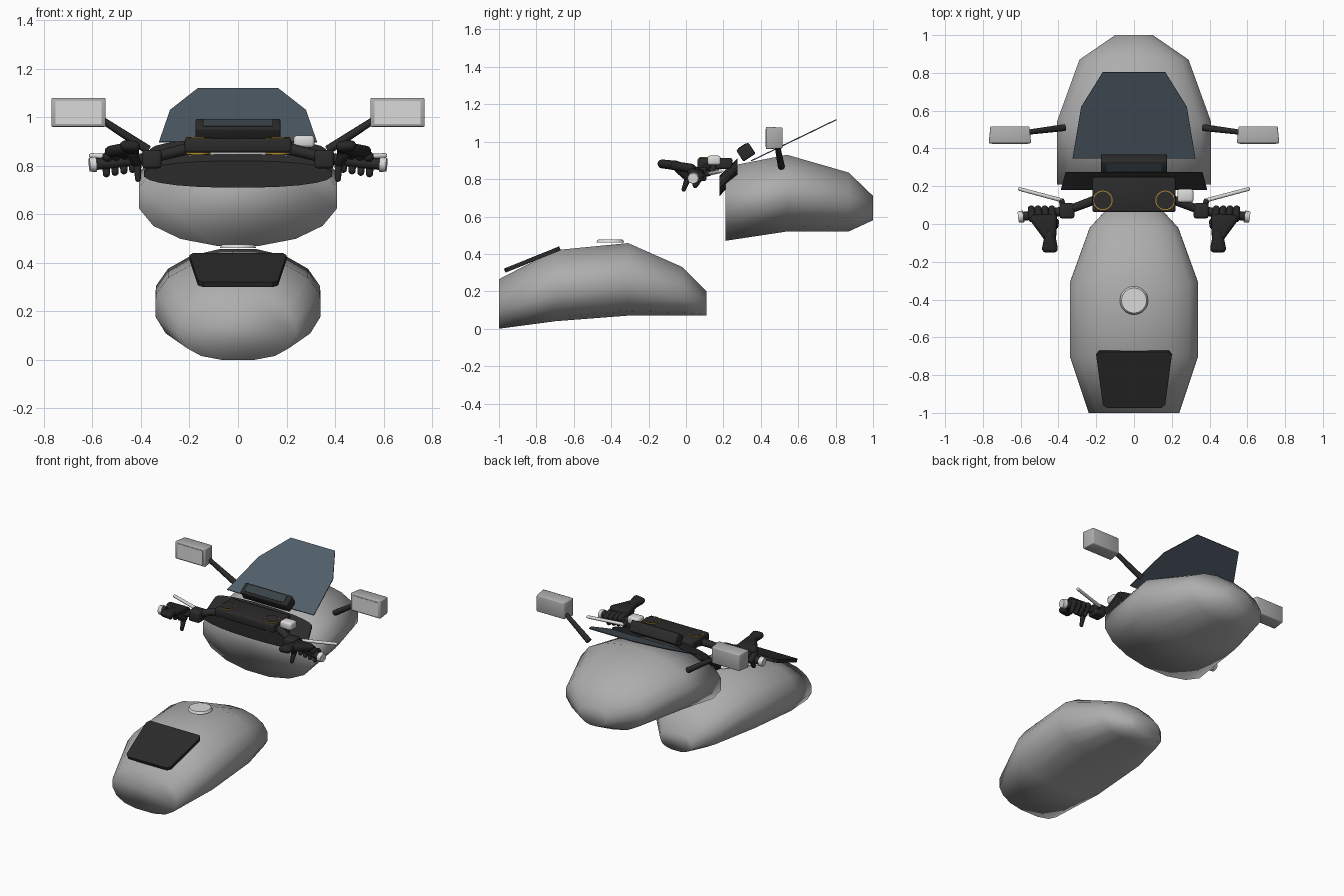
import bpy, bmesh, math
from mathutils import Vector, Matrix

if "Cube" in bpy.data.objects:
    bpy.data.objects.remove(bpy.data.objects["Cube"])


def material(name, r, g, b):
    m = bpy.data.materials.new(name)
    m.diffuse_color = (r, g, b, 1)
    m.use_nodes = True
    m.node_tree.nodes["Principled BSDF"].inputs["Base Color"].default_value = m.diffuse_color
    return m


GREY = material("body grey", 0.42, 0.42, 0.42)
LIGHT = material("light metal", 0.70, 0.70, 0.70)
BLACK = material("black plastic", 0.024, 0.024, 0.024)
GLOVE = material("glove black", 0.019, 0.019, 0.019)
TINT = material("tinted screen", 0.085, 0.115, 0.145)
DISPLAY = material("display blue grey", 0.04, 0.055, 0.065)
GOLD = material("gold", 0.45, 0.25, 0.03)


def finish(name, bm, mat, smooth=None):
    """Turn a bmesh into an object; smooth = sharp angle in degrees, None = flat."""
    bmesh.ops.recalc_face_normals(bm, faces=bm.faces)
    if smooth is not None:
        for f in bm.faces:
            f.smooth = True
        for e in bm.edges:
            if len(e.link_faces) == 2 and e.calc_face_angle(0) > math.radians(smooth):
                e.smooth = False
    me = bpy.data.meshes.new(name)
    bm.to_mesh(me)
    bm.free()
    me.materials.append(mat)
    ob = bpy.data.objects.new(name, me)
    bpy.context.collection.objects.link(ob)
    return ob


def loft(name, stations, mat, top_n, low_n, smooth, sides=16):
    """Closed shell through rounded sections: (y, half width, bottom z, top z)."""
    bm = bmesh.new()
    k = 1 / math.cos(math.pi / sides)
    rings = []
    for y, w, lo, hi in stations:
        ring = []
        for i in range(sides):
            a = (i + 0.5) * 2 * math.pi / sides
            c, s = math.cos(a), math.sin(a)
            n = top_n if s > 0 else low_n
            x = math.copysign(abs(c) ** (2 / n), c) * w * 1.015
            z = math.copysign(min(1, abs(s * k) ** (2 / n)), s) * (hi - lo) / 2
            ring.append(bm.verts.new((x, y, (lo + hi) / 2 + z)))
        rings.append(ring)
    for a, b in zip(rings, rings[1:]):
        for i in range(sides):
            j = (i + 1) % sides
            bm.faces.new((a[i], a[j], b[j], b[i]))
    bm.faces.new(rings[0])
    bm.faces.new(rings[-1])
    return finish(name, bm, mat, smooth)


def box(name, centre, size, mat, tilt=0, bevel=0.0):
    bm = bmesh.new()
    bmesh.ops.create_cube(bm, size=1)
    bmesh.ops.scale(bm, vec=size, verts=bm.verts)
    if bevel:
        bmesh.ops.bevel(bm, geom=bm.edges[:], offset=bevel, segments=2, profile=0.5, affect='EDGES')
    bmesh.ops.transform(bm, matrix=Matrix.Translation(centre) @ Matrix.Rotation(tilt, 4, 'X'), verts=bm.verts)
    return finish(name, bm, mat, 50)


def tube(name, a, b, r1, r2, mat, sides=16):
    a, b = Vector(a), Vector(b)
    d = b - a
    bm = bmesh.new()
    bmesh.ops.create_cone(bm, cap_ends=True, segments=sides, radius1=r1, radius2=r2, depth=d.length)
    rot = d.to_track_quat('Z', 'Y').to_matrix().to_4x4()
    bmesh.ops.transform(bm, matrix=Matrix.Translation((a + b) / 2) @ rot, verts=bm.verts)
    return finish(name, bm, mat, 50)


def hull(name, balls, mat):
    """Soft form wrapped around a few balls: (x, y, z, radius)."""
    bm = bmesh.new()
    for x, y, z, r in balls:
        bmesh.ops.create_icosphere(bm, subdivisions=2, radius=r, matrix=Matrix.Translation((x, y, z)))
    res = bmesh.ops.convex_hull(bm, input=bm.verts[:])
    junk = {g for g in res["geom_interior"] + res["geom_unused"] if isinstance(g, bmesh.types.BMVert)}
    bmesh.ops.delete(bm, geom=list(junk), context='VERTS')
    return finish(name, bm, mat, 70)


def plate(name, outline, thickness, mat, bevel=0.0):
    """Flat panel: half outline (x, y, z) mirrored across x, then thickened."""
    pts = outline + [(-x, y, z) for x, y, z in reversed(outline)]
    bm = bmesh.new()
    f = bm.faces.new([bm.verts.new(p) for p in pts])
    f.normal_update()
    n = f.normal * (1 if f.normal.z > 0 else -1)
    res = bmesh.ops.extrude_face_region(bm, geom=[f])
    moved = [g for g in res["geom"] if isinstance(g, bmesh.types.BMVert)]
    bmesh.ops.translate(bm, vec=n * thickness, verts=moved)
    return finish(name, bm, mat)


# Fuel tank, cap and rubber pad
loft("fuel_tank", [(-1.0, 0.24, 0.0, 0.265), (-0.70, 0.34, 0.04, 0.42), (-0.31, 0.34, 0.07, 0.458),
                   (-0.02, 0.235, 0.07, 0.33), (0.11, 0.115, 0.07, 0.20)], GREY, 2.05, 2.5, 180)
tube("fuel_cap", (0, -0.405, 0.462), (0, -0.405, 0.476), 0.075, 0.066, LIGHT, 32)
plate("tank_pad", [(0.145, -0.965, 0.30), (0.165, -0.95, 0.307), (0.20, -0.69, 0.411), (0.185, -0.67, 0.42)],
      0.022, BLACK)

# Nose fairing and the dark inner panel behind it
loft("fairing", [(0.21, 0.41, 0.47, 0.865), (0.54, 0.41, 0.52, 0.93), (0.87, 0.29, 0.52, 0.835),
                 (1.0, 0.10, 0.58, 0.71)], GREY, 2.1, 2.1, 180)
loft("inner_panel", [(0.18, 0.385, 0.71, 0.82), (0.275, 0.36, 0.81, 0.91)], BLACK, 2.3, 2.3, 40, 24)

# Windshield
plate("windshield", [(0.325, 0.35, 0.895), (0.28, 0.62, 1.025), (0.165, 0.805, 1.115)], 0.006, TINT)

# Tilted display unit with its screen
tilt = math.atan2(0.043, 0.065)
box("display_unit", (0, 0.32, 0.945), (0.35, 0.078, 0.072), BLACK, tilt, 0.008)
up = Vector((0, -math.sin(tilt), math.cos(tilt)))
box("display_screen", Vector((0, 0.32, 0.945)) + up * 0.037, (0.29, 0.05, 0.005), DISPLAY, tilt)

# Dash block between the bars
box("dash_block", (0, 0.155, 0.884), (0.44, 0.185, 0.058), BLACK, 0, 0.01)

# Brake fluid reservoir, on the right only
box("reservoir", (0.272, 0.15, 0.90), (0.085, 0.07, 0.05), LIGHT, 0, 0.012)
tube("reservoir_mount", (0.27, 0.14, 0.84), (0.27, 0.15, 0.88), 0.015, 0.015, BLACK)

for s, side in ((-1, "left"), (1, "right")):
    # Gauge collars above and below the dash block
    for tag, z in (("upper", 0.913), ("lower", 0.851)):
        tube(f"{side}_{tag}_collar", (s * 0.165, 0.125, z - 0.004), (s * 0.165, 0.125, z + 0.004),
             0.052, 0.052, GOLD, 24)
        tube(f"{side}_{tag}_collar_face", (s * 0.165, 0.125, z - 0.006), (s * 0.165, 0.125, z + 0.006),
             0.047, 0.047, BLACK, 24)

    # Handlebar, switch block, grip, bar end
    tube(f"{side}_bar", (s * 0.20, 0.13, 0.872), (s * 0.36, 0.07, 0.832), 0.024, 0.022, BLACK)
    box(f"{side}_switch_block", (s * 0.355, 0.07, 0.827), (0.08, 0.08, 0.075), BLACK, 0, 0.012)
    tube(f"{side}_grip", (s * 0.36, 0.07, 0.83), (s * 0.59, 0.04, 0.806), 0.024, 0.024, BLACK)
    tube(f"{side}_bar_end", (s * 0.585, 0.04, 0.806), (s * 0.612, 0.037, 0.804), 0.032, 0.028, LIGHT)

    # Lever
    hull(f"{side}_lever", [(s * 0.38, 0.125, 0.83, 0.011), (s * 0.605, 0.185, 0.842, 0.010)], LIGHT)
    tube(f"{side}_lever_perch", (s * 0.37, 0.07, 0.83), (s * 0.385, 0.13, 0.83), 0.018, 0.014, BLACK)

    # Gloved hand: cuff, back of hand, four curled fingers, thumb
    hull(f"{side}_glove_cuff", [(s * 0.425, -0.13, 0.88, 0.022), (s * 0.465, -0.13, 0.883, 0.022),
                                (s * 0.445, -0.05, 0.872, 0.026)], GLOVE)
    hull(f"{side}_glove_palm", [(s * 0.435, -0.065, 0.872, 0.024), (s * 0.46, -0.065, 0.872, 0.024),
                                (s * 0.43, 0.03, 0.858, 0.024), (s * 0.525, 0.025, 0.858, 0.025)], GLOVE)
    for i in range(4):
        x = s * (0.43 + i * 0.036)
        z = 0.855 - i * 0.006
        hull(f"{side}_finger_{i + 1}_upper", [(x, 0.03, z, 0.022), (x + s * 0.006, 0.08, z - 0.02, 0.019)], GLOVE)
        hull(f"{side}_finger_{i + 1}_tip", [(x + s * 0.006, 0.08, z - 0.02, 0.018),
                                            (x + s * 0.004, 0.05, z - 0.07, 0.015)], GLOVE)
    hull(f"{side}_thumb_base", [(s * 0.44, -0.04, 0.855, 0.024), (s * 0.415, 0.01, 0.805, 0.019)], GLOVE)
    hull(f"{side}_thumb_tip", [(s * 0.415, 0.01, 0.805, 0.018), (s * 0.412, -0.012, 0.745, 0.012)], GLOVE)

    # Mirror: tapered housing, glass plate, stem
    bm = bmesh.new()
    bmesh.ops.create_cube(bm, size=1)
    for v in bm.verts:
        k = 1 if v.co.y < 0 else 0.92
        v.co = Vector((s * 0.657 + v.co.x * 0.225 * k, 0.472 + v.co.y * 0.09, 1.02 + v.co.z * 0.12 * k))
    bmesh.ops.bevel(bm, geom=bm.edges[:], offset=0.006, segments=2, profile=0.5, affect='EDGES')
    finish(f"{side}_mirror_housing", bm, GREY, 50)
    box(f"{side}_mirror_glass", (s * 0.657, 0.427, 1.02), (0.19, 0.006, 0.095), LIGHT)
    tube(f"{side}_mirror_stem", (s * 0.57, 0.485, 0.995), (s * 0.37, 0.51, 0.865), 0.014, 0.019, BLACK, 10)
